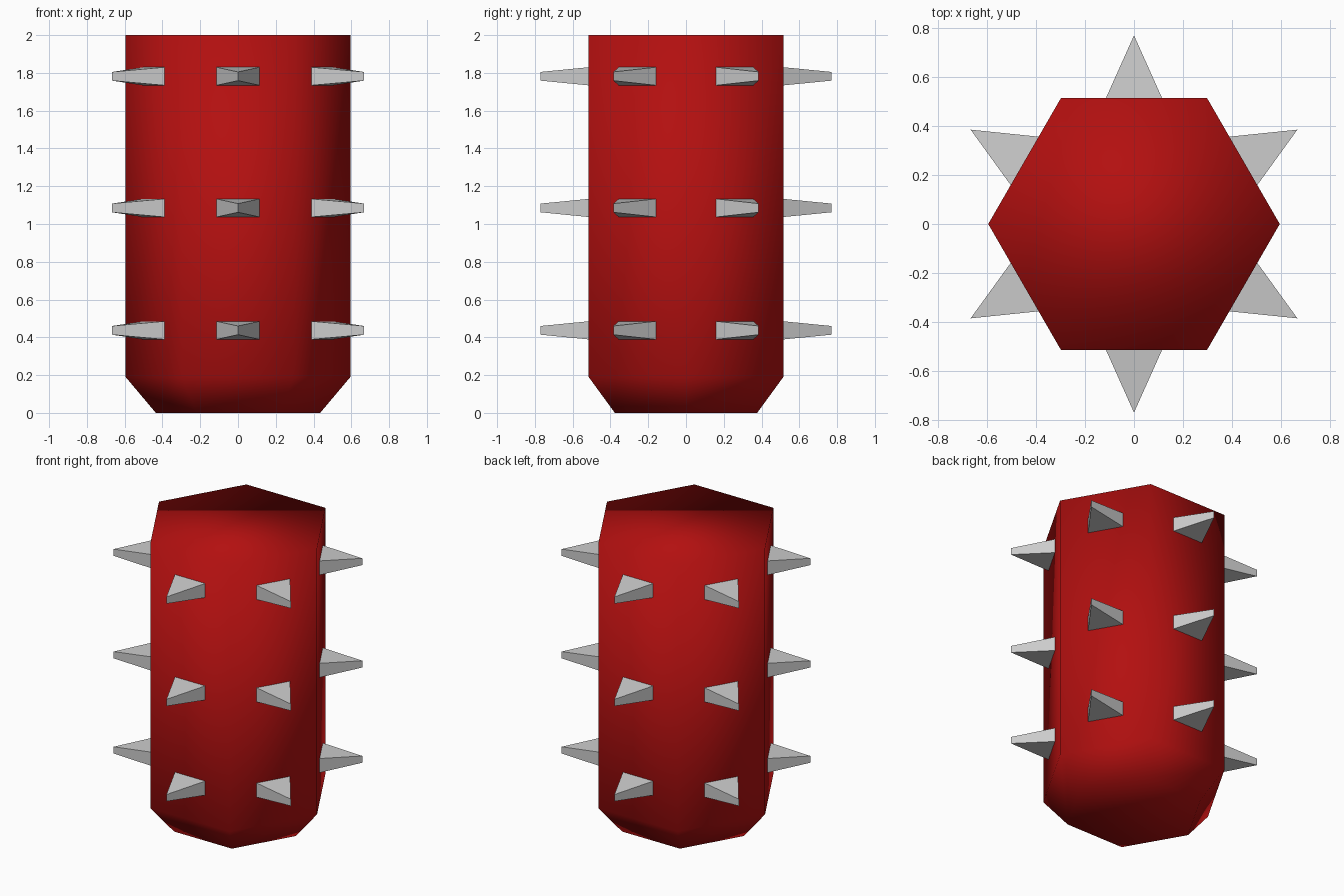
import bpy, bmesh
from math import cos, sin, radians

if "Cube" in bpy.data.objects:
    bpy.data.objects.remove(bpy.data.objects["Cube"])

R = 0.595                      # body corner radius
APOTHEM = R * cos(radians(30)) # distance to each flat side


def make_object(name, bm):
    bmesh.ops.recalc_face_normals(bm, faces=bm.faces)
    mesh = bpy.data.meshes.new(name)
    bm.to_mesh(mesh)
    bm.free()
    obj = bpy.data.objects.new(name, mesh)
    bpy.context.collection.objects.link(obj)
    return obj


# Body: hexagonal column with a tapered foot, smooth shaded all over
bm = bmesh.new()
rings = [[bm.verts.new((r * cos(radians(60 * i)), r * sin(radians(60 * i)), z))
          for i in range(6)]
         for r, z in [(0.435, 0.0), (R, 0.19), (R, 2.0)]]
for low, high in zip(rings, rings[1:]):
    for i in range(6):
        j = (i + 1) % 6
        bm.faces.new((low[i], low[j], high[j], high[i]))
bm.faces.new(rings[0])
bm.faces.new(rings[-1])
body = make_object("body", bm)
for poly in body.data.polygons:
    poly.use_smooth = True
red = bpy.data.materials.new("red")
red.diffuse_color = (0.45, 0.005, 0.005, 1)
red.use_nodes = True
red.node_tree.nodes["Principled BSDF"].inputs["Base Color"].default_value = red.diffuse_color
body.data.materials.append(red)


# Spike: rectangular base narrowing to a short upright edge
def spike(name, angle, z):
    bm = bmesh.new()
    base = [bm.verts.new((APOTHEM, y, h)) for y, h in
            [(-0.114, -0.048), (0.114, -0.048), (0.114, 0.048), (-0.114, 0.048)]]
    lo, hi = [bm.verts.new((0.77, 0, h)) for h in (-0.023, 0.023)]
    a, b, c, d = base
    for face in [(a, b, c, d), (a, b, lo), (d, c, hi), (a, lo, hi, d), (b, lo, hi, c)]:
        bm.faces.new(face)
    obj = make_object(name, bm)
    obj.location.z = z
    obj.rotation_euler.z = radians(angle)


# Three rows of spikes, one on each flat side
for row, z in enumerate((0.437, 1.085, 1.782), 1):
    for side in range(6):
        spike(f"spike_row{row}_side{side + 1}", 30 + 60 * side, z)
